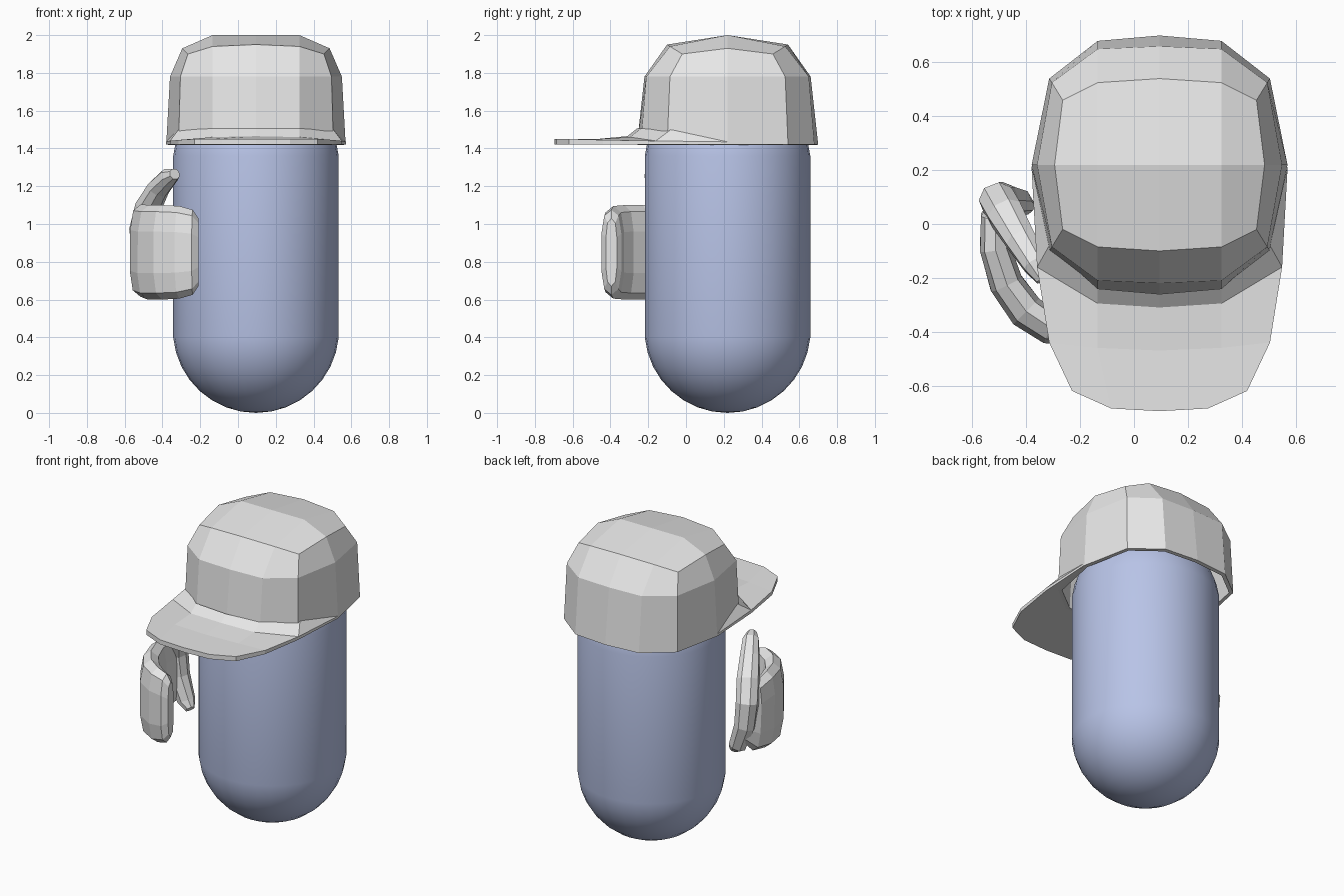
import bpy
import bmesh
import math
from mathutils import Vector

default = bpy.data.objects.get("Cube")
if default:
    bpy.data.objects.remove(default, do_unlink=True)

CX, CY = 0.095, 0.22      # body axis
RIM = 1.42                # height of the cap's lower edge


def material(name, rgb):
    m = bpy.data.materials.new(name)
    m.use_nodes = True
    m.diffuse_color = (*rgb, 1)
    m.node_tree.nodes["Principled BSDF"].inputs["Base Color"].default_value = (*rgb, 1)
    return m


blue = material("soft blue", (0.48, 0.55, 0.8))
white = material("off white", (0.8, 0.8, 0.8))


def finish(name, bm, mat, location=(0, 0, 0)):
    bmesh.ops.recalc_face_normals(bm, faces=bm.faces)
    mesh = bpy.data.meshes.new(name)
    bm.to_mesh(mesh)
    bm.free()
    mesh.materials.append(mat)
    obj = bpy.data.objects.new(name, mesh)
    obj.location = location
    bpy.context.collection.objects.link(obj)
    return obj


def bridge(bm, a, b, closed=False):
    n = len(a)
    for i in range(n if closed else n - 1):
        j = (i + 1) % n
        bm.faces.new((a[i], a[j], b[j], b[i]))


# Body: a capsule, stretched from a sphere
R, LENGTH = 0.44, 1.76
bm = bmesh.new()
bmesh.ops.create_uvsphere(bm, u_segments=32, v_segments=17, radius=R)
for v in bm.verts:
    v.co.z += R if v.co.z < 0 else LENGTH - R
body = finish("body", bm, blue, (CX, CY, 0))
for p in body.data.polygons:
    p.use_smooth = True


# Cap crown: each ring is a quarter outline mirrored to twelve points
def full_ring(bm, quarter):
    side, corner, near, mid = quarter
    half = [side, corner, near, mid] + [(-x, y, z) for x, y, z in (near, corner, side)]
    pts = half + [(x, -y, z) for x, y, z in half[-2:0:-1]]
    return [bm.verts.new(p) for p in pts]


bm = bmesh.new()
rim = full_ring(bm, [(.475, 0, RIM), (.41, .32, RIM), (.23, .46, RIM), (0, .48, RIM)])
wall = full_ring(bm, [(.455, 0, 1.78), (.4, .305, 1.78), (.23, .43, 1.78), (0, .44, 1.78)])
top = full_ring(bm, [(.39, 0, 1.93), (.36, .24, 1.9), (.23, .305, 1.94), (0, .32, 1.95)])
bridge(bm, rim, wall, True)
bridge(bm, wall, top, True)
ridge = [top[0]] + [bm.verts.new((x, 0, 2)) for x in (.23, 0, -.23)] + [top[6]]
back, front = top[1:6], top[:6:-1]
bridge(bm, ridge, back)
bridge(bm, ridge, front)
crown = finish("cap_crown", bm, white, (CX, CY, 0))
shell = crown.modifiers.new("thickness", "SOLIDIFY")
shell.thickness = 0.025
shell.offset = -1

# Cap visor: rows from the crown to the front edge, mirrored, with a flat underside
rows = [
    [(.41, -.30, 1.5), (.23, -.46, 1.505), (0, -.48, 1.505)],
    [(.455, -.38, 1.44), (.23, -.515, 1.46), (0, -.53, 1.465)],
    [(.41, -.66, 1.445), (.23, -.68, 1.45), (0, -.69, 1.45)],
    [(.325, -.84, 1.45), (.18, -.905, 1.45), (0, -.915, 1.45)],
]
bm = bmesh.new()
grid = []
for row in rows:
    pts = row + [(-x, y, z) for x, y, z in row[1::-1]]
    grid.append([bm.verts.new(p) for p in pts])
for a, b in zip(grid, grid[1:]):
    bridge(bm, a, b)
for sign, end in ((1, 0), (-1, -1)):
    hinge = bm.verts.new((sign * .476, 0, 1.435))
    bm.faces.new((hinge, grid[0][end], grid[1][end]))
under = bmesh.ops.extrude_face_region(bm, geom=bm.faces[:], use_keep_orig=True)
for v in under["geom"]:
    if isinstance(v, bmesh.types.BMVert):
        v.co.z = RIM
visor = finish("cap_visor", bm, white, (CX, CY, 0))


# Mitten parts: a rounded section carried along a path, closed at both ends
def sweep(name, stations, up, sides=10, power=0.7):
    bm = bmesh.new()
    centres = [Vector(s[0]) for s in stations]
    rings = []
    for i, (c, thick, height) in enumerate(stations):
        along = centres[min(i + 1, len(centres) - 1)] - centres[max(i - 1, 0)]
        across = along.cross(Vector(up)).normalized()
        rise = across.cross(along).normalized()
        ring = []
        for k in range(sides):
            a = math.tau * (k + 0.5) / sides
            u, w = math.cos(a), math.sin(a)
            u = math.copysign(abs(u) ** power, u)
            w = math.copysign(abs(w) ** power, w)
            ring.append(bm.verts.new(centres[i] + across * u * thick + rise * w * height))
        rings.append(ring)
    for a, b in zip(rings, rings[1:]):
        bridge(bm, a, b, True)
    bm.faces.new(rings[0])
    bm.faces.new(rings[-1])
    return finish(name, bm, white)


# Fingers: curved slab wrapping forward (centre, half thickness, half height)
sweep("mitten_fingers", [
    ((-.50, .08, .87), .03, .16),
    ((-.515, .03, .86), .055, .22),
    ((-.515, -.09, .86), .06, .245),
    ((-.475, -.22, .85), .065, .25),
    ((-.40, -.325, .85), .07, .25),
    ((-.31, -.385, .85), .065, .245),
    ((-.24, -.395, .85), .055, .225),
    ((-.21, -.395, .85), .03, .18),
], (0, 0, 1))

# Thumb: rises from the heel of the hand and leans forward
sweep("mitten_thumb", [
    ((-.39, .06, .63), .025, .03),
    ((-.43, .08, .67), .05, .055),
    ((-.49, .09, .82), .065, .065),
    ((-.505, .085, .97), .07, .07),
    ((-.475, .035, 1.09), .065, .07),
    ((-.42, -.06, 1.19), .055, .06),
    ((-.365, -.15, 1.25), .048, .05),
    ((-.335, -.205, 1.265), .03, .03),
], (1, .4, 0), sides=8, power=0.9)
